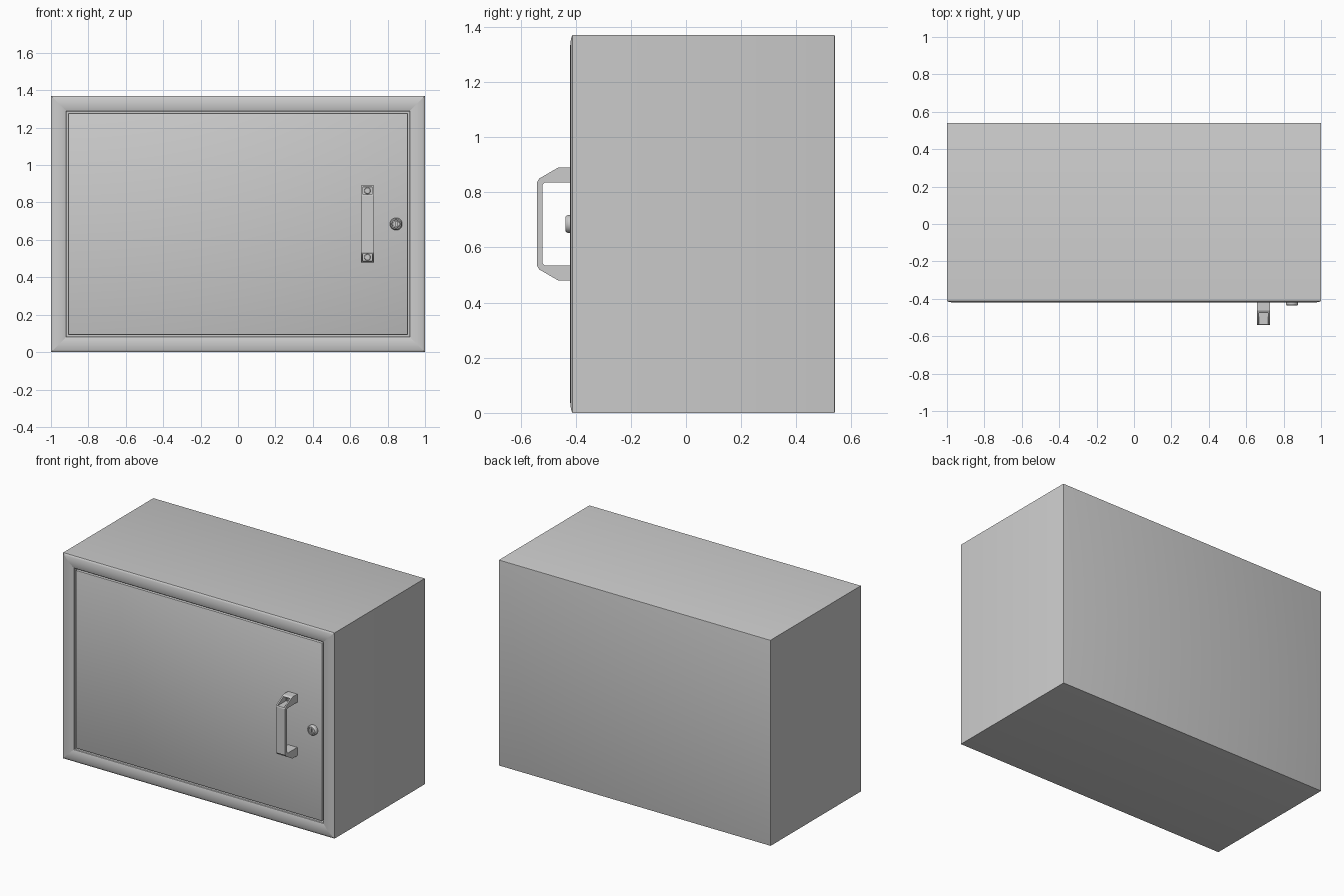
import bpy, bmesh, math
from mathutils import Matrix

if "Cube" in bpy.data.objects:
    bpy.data.objects.remove(bpy.data.objects["Cube"])

W, H = 2.0, 1.37          # cabinet width and height
FRONT, BACK = -0.42, 0.54


def finish(name, bm, smooth=True, angle=30):
    bmesh.ops.recalc_face_normals(bm, faces=bm.faces)
    me = bpy.data.meshes.new(name)
    bm.to_mesh(me)
    bm.free()
    ob = bpy.data.objects.new(name, me)
    bpy.context.collection.objects.link(ob)
    if smooth:
        bpy.ops.object.select_all(action='DESELECT')
        ob.select_set(True)
        bpy.context.view_layer.objects.active = ob
        bpy.ops.object.shade_smooth_by_angle(angle=math.radians(angle))
    return ob


def box(name, lo, hi, bevel=0.0):
    bm = bmesh.new()
    size = [b - a for a, b in zip(lo, hi)]
    mid = [(a + b) / 2 for a, b in zip(lo, hi)]
    bmesh.ops.create_cube(bm, size=1, matrix=Matrix.Translation(mid) @ Matrix.Diagonal((*size, 1)))
    if bevel:
        bmesh.ops.bevel(bm, geom=bm.edges[:], offset=bevel, segments=2, profile=0.5, affect='EDGES')
    return finish(name, bm, smooth=bool(bevel))


def lathe(name, profile, x, z, sides=32):
    # Turn (radius, y) points around a front-to-back axis; the ends are capped
    bm = bmesh.new()
    rings = [[bm.verts.new((x + r * math.cos(2 * math.pi * i / sides), y,
                            z + r * math.sin(2 * math.pi * i / sides)))
              for i in range(sides)] for r, y in profile]
    for a, b in zip(rings, rings[1:]):
        for i in range(sides):
            j = (i + 1) % sides
            bm.faces.new((a[i], a[j], b[j], b[i]))
    bm.faces.new(rings[0])
    bm.faces.new(rings[-1])
    return finish(name, bm)


def cut(target, cutters):
    for c in cutters:
        c.hide_render = True
        c.hide_viewport = True
        m = target.modifiers.new("cut", 'BOOLEAN')
        m.operation = 'DIFFERENCE'
        m.solver = 'EXACT'
        m.object = c


# Cabinet shell: rectangular rings run from the back, over the mitred frame, into the cavity
profile = [(0.004, BACK), (0.001, BACK - 0.001), (0, BACK - 0.004), (0, FRONT + 0.009)]
for i in range(9):
    t = i / 8
    profile.append((0.003 + 0.077 * t, FRONT + 0.006 * (2 * t - 1) ** 2))
profile += [(0.083, FRONT + 0.01), (0.083, -0.37), (0.02, -0.37), (0.02, BACK - 0.02)]
bm = bmesh.new()
rings = []
for d, y in profile:
    x = W / 2 - d
    rings.append([bm.verts.new(p) for p in ((-x, y, d), (x, y, d), (x, y, H - d), (-x, y, H - d))])
for a, b in zip(rings, rings[1:]):
    for i in range(4):
        j = (i + 1) % 4
        bm.faces.new((a[i], a[j], b[j], b[i]))
    for i in range(4):
        bm.edges.get((a[i], b[i])).smooth = False
bm.faces.new(rings[0])
bm.faces.new(rings[-1])
finish("cabinet_shell", bm)

# Door panel, set flush inside the frame with a narrow gap
box("door", (-0.908, -0.413, 0.092), (0.908, -0.375, H - 0.092), 0.004)

# Pull handle: bracket profile in y and z, extruded across x
ZC, HX0, HX1 = 0.685, 0.658, 0.726
half = [(-0.41, 0.205), (-0.463, 0.205), (-0.532, 0.165), (-0.540, 0.152)]
inner = [(-0.521, 0.138), (-0.519, 0.145), (-0.512, 0.150), (-0.41, 0.150)]
outline = half + [(y, -z) for y, z in reversed(half)]
outline += [(y, -z) for y, z in reversed(inner)] + inner
bm = bmesh.new()
face = bm.faces.new([bm.verts.new((HX0, y, ZC + z)) for y, z in outline])
ext = bmesh.ops.extrude_face_region(bm, geom=[face])
bmesh.ops.translate(bm, vec=(HX1 - HX0, 0, 0),
                    verts=[v for v in ext['geom'] if isinstance(v, bmesh.types.BMVert)])
handle = finish("pull_handle", bm)

# Screw pockets in the sloping ends, each with a socket screw
pockets = []
for name, s in (("upper", 1), ("lower", -1)):
    z0, z1 = sorted((ZC + s * 0.158, ZC + s * 0.197))
    pockets.append(box(name + "_pocket_cutter", (HX0 + 0.009, -0.6, z0), (HX1 - 0.009, -0.447, z1)))
    lathe(name + "_screw", [(0.017, -0.445), (0.017, -0.456), (0.015, -0.459), (0.009, -0.459),
                            (0.009, -0.451)], (HX0 + HX1) / 2, ZC + s * 0.178, 24)
cut(handle, pockets)

# Lock cylinder with a key slot
LX = 0.845
lathe("lock_collar", [(0.033, -0.405), (0.033, -0.428), (0.027, -0.437), (0.021, -0.437),
                      (0.021, -0.425)], LX, ZC)
core = lathe("lock_core", [(0.019, -0.415), (0.019, -0.433), (0.018, -0.434)], LX, ZC)
cut(core, [box("key_slot_cutter", (LX - 0.004, -0.45, ZC - 0.013), (LX + 0.004, -0.424, ZC + 0.013))])
